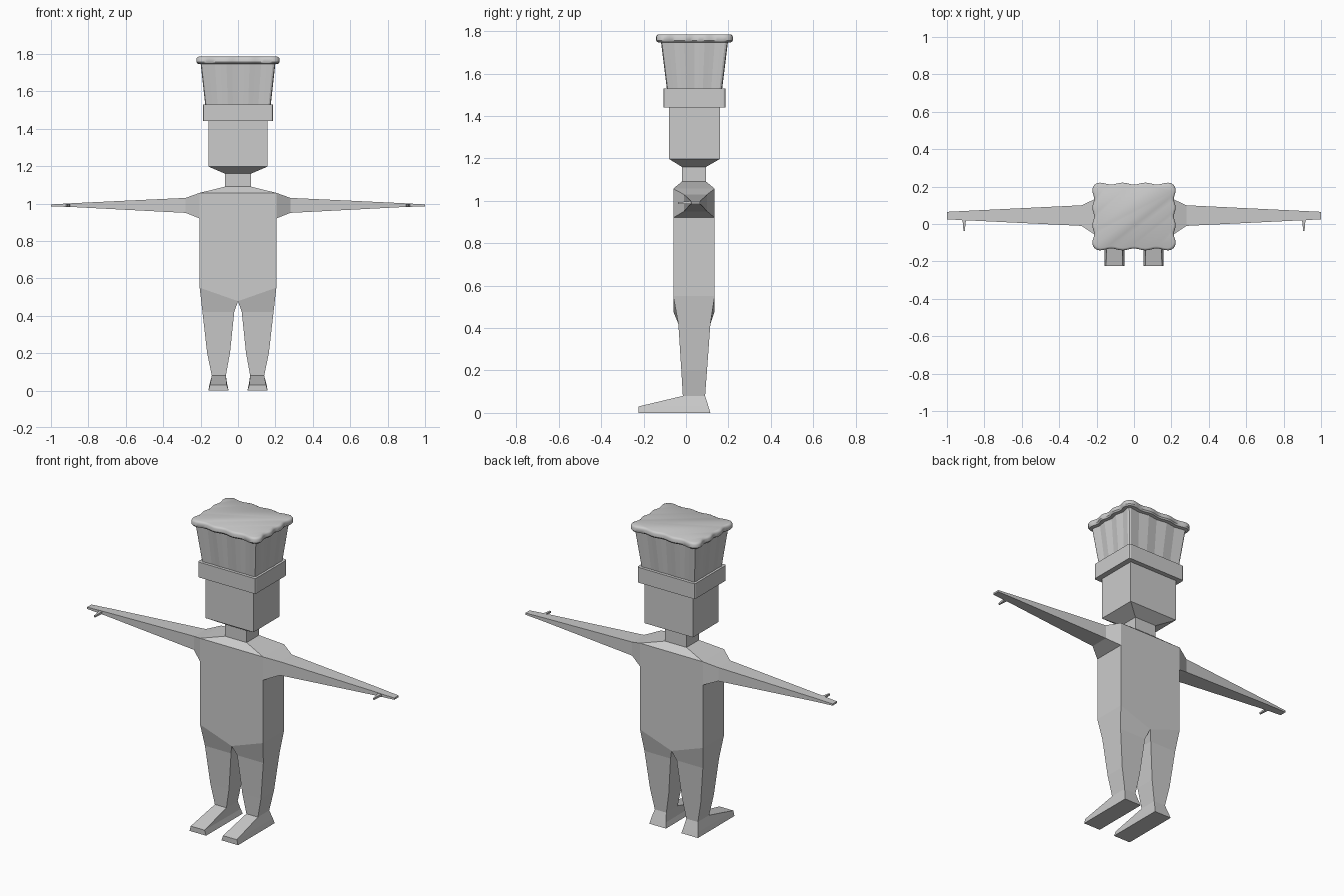
import bpy, bmesh, math

if "Cube" in bpy.data.objects:
    bpy.data.objects.remove(bpy.data.objects["Cube"])

grey = bpy.data.materials.new("plain_grey")
grey.diffuse_color = (0.6, 0.6, 0.6, 1)
grey.use_nodes = True
grey.node_tree.nodes["Principled BSDF"].inputs["Base Color"].default_value = grey.diffuse_color


def loft(name, rings, cap=True, drop=None, mirror=False):
    """Skin a list of equal-length closed rings of points."""
    bm = bmesh.new()
    rows = [[bm.verts.new(p) for p in r] for r in rings]
    n = len(rows[0])
    for a, b in zip(rows, rows[1:]):
        for i in range(n):
            j = (i + 1) % n
            bm.faces.new((a[i], a[j], b[j], b[i]))
    if cap:
        bm.faces.new(rows[0][::-1])
        bm.faces.new(rows[-1])
    if drop:
        bmesh.ops.delete(bm, geom=[f for f in bm.faces if drop(f)], context='FACES')
    bmesh.ops.recalc_face_normals(bm, faces=bm.faces)
    me = bpy.data.meshes.new(name)
    bm.to_mesh(me)
    bm.free()
    me.materials.append(grey)
    ob = bpy.data.objects.new(name, me)
    bpy.context.collection.objects.link(ob)
    if mirror:
        ob.modifiers.new("mirror", 'MIRROR').use_clip = True
    return ob


def level(x0, x1, y0, y1, z_in, z_out=None):
    """Four corners of a horizontal slice, inner and outer height may differ."""
    z_out = z_in if z_out is None else z_out
    return [(x0, y0, z_in), (x1, y0, z_out), (x1, y1, z_out), (x0, y1, z_in)]


def slice_x(x, y0, y1, z0, z1):
    return [(x, y0, z0), (x, y1, z0), (x, y1, z1), (x, y0, z1)]


# Foot, leg, torso, neck and head as one mirrored half body
foot_top = [(0.06, -0.225, 0.03), (0.15, -0.225, 0.03),
            (0.153, 0.106, 0.03), (0.057, 0.106, 0.03)]
body_rings = [
    level(0.05, 0.158, -0.225, 0.115, 0),       # sole
    foot_top,
    level(0.065, 0.14, -0.015, 0.09, 0.08),     # ankle
    level(0.043, 0.165, -0.022, 0.099, 0.2),    # calf
    level(0.02, 0.19, -0.036, 0.115, 0.42),     # thigh
    level(0, 0.205, -0.06, 0.135, 0.478, 0.55), # hip
    level(0, 0.205, -0.06, 0.135, 0.92),        # armpit
    level(0, 0.205, -0.06, 0.135, 1.057),       # shoulder
    level(0, 0.07, -0.02, 0.095, 1.09),         # neck base
    level(0, 0.07, -0.02, 0.095, 1.16),         # neck top
    level(0, 0.157, -0.08, 0.16, 1.197),        # jaw
    level(0, 0.157, -0.08, 0.16, 1.5),          # head top
]


def hidden(f):
    c = f.calc_center_median()
    inner = all(abs(v.co.x) < 1e-5 for v in f.verts)
    arm_hole = c.x > 0.2 and 0.92 < c.z < 1.05
    return inner or arm_hole


loft("body", body_rings, drop=hidden, mirror=True)

# Arms, open where they meet the torso
loft("arms", [
    slice_x(0.205, -0.06, 0.135, 0.92, 1.057),
    slice_x(0.28, -0.01, 0.10, 0.95, 1.03),
    slice_x(0.88, 0.019, 0.071, 0.981, 1.002),
    slice_x(1.0, 0.025, 0.065, 0.985, 0.995),
], drop=lambda f: all(v.co.x < 0.21 for v in f.verts), mirror=True)

# Thumbs
loft("thumbs", [
    [(x, y, z) for x, z in ((0.908 - w, 0.984), (0.908 + w, 0.984),
                            (0.908 + w, 0.984 + h), (0.908 - w, 0.984 + h))]
    for y, w, h in ((0.03, 0.013, 0.015), (0.005, 0.007, 0.013), (-0.037, 0.004, 0.009))
], mirror=True)


def square(hx, hy, z, r, wave=0, n=24, steps=4):
    """Rounded rectangle around the head axis with rippled sides."""
    pts = []
    for k in range(4):
        a, b = (hx, hy) if k % 2 == 0 else (hy, hx)
        ca, sa = math.cos(k * math.pi / 2), math.sin(k * math.pi / 2)
        local = [(a - wave + wave * math.cos(6 * math.pi * i / n),
                  (b - r) * (2 * i / n - 1)) for i in range(n + 1)]
        local += [(a - r + r * math.cos(t), b - r + r * math.sin(t))
                  for t in (math.pi / 2 * i / steps for i in range(1, steps))]
        pts += [(u * ca - v * sa, u * sa + v * ca + 0.04, z) for u, v in local]
    return pts


# Hat band
loft("hat_band", [square(0.188, 0.147, z, 0.01, n=1, steps=2) for z in (1.44, 1.53)])

# Pleated crown that widens upward
loft("hat_crown", [square(0.175, 0.13, 1.525, 0.012, 0.001, 12, 2),
                   square(0.2, 0.158, 1.75, 0.014, 0.005, 12, 2)])

# Rippled hat rim with rounded edge
rim = loft("hat_rim", [square(0.223 - d, 0.181 - d, z, 0.04 - d / 2, 0.005)
                       for d, z in ((0.02, 1.745), (0.006, 1.748), (0, 1.756),
                                    (0, 1.774), (0.004, 1.781), (0.012, 1.785))])
bpy.context.view_layer.objects.active = rim
rim.select_set(True)
bpy.ops.object.shade_smooth_by_angle(angle=math.radians(35))
